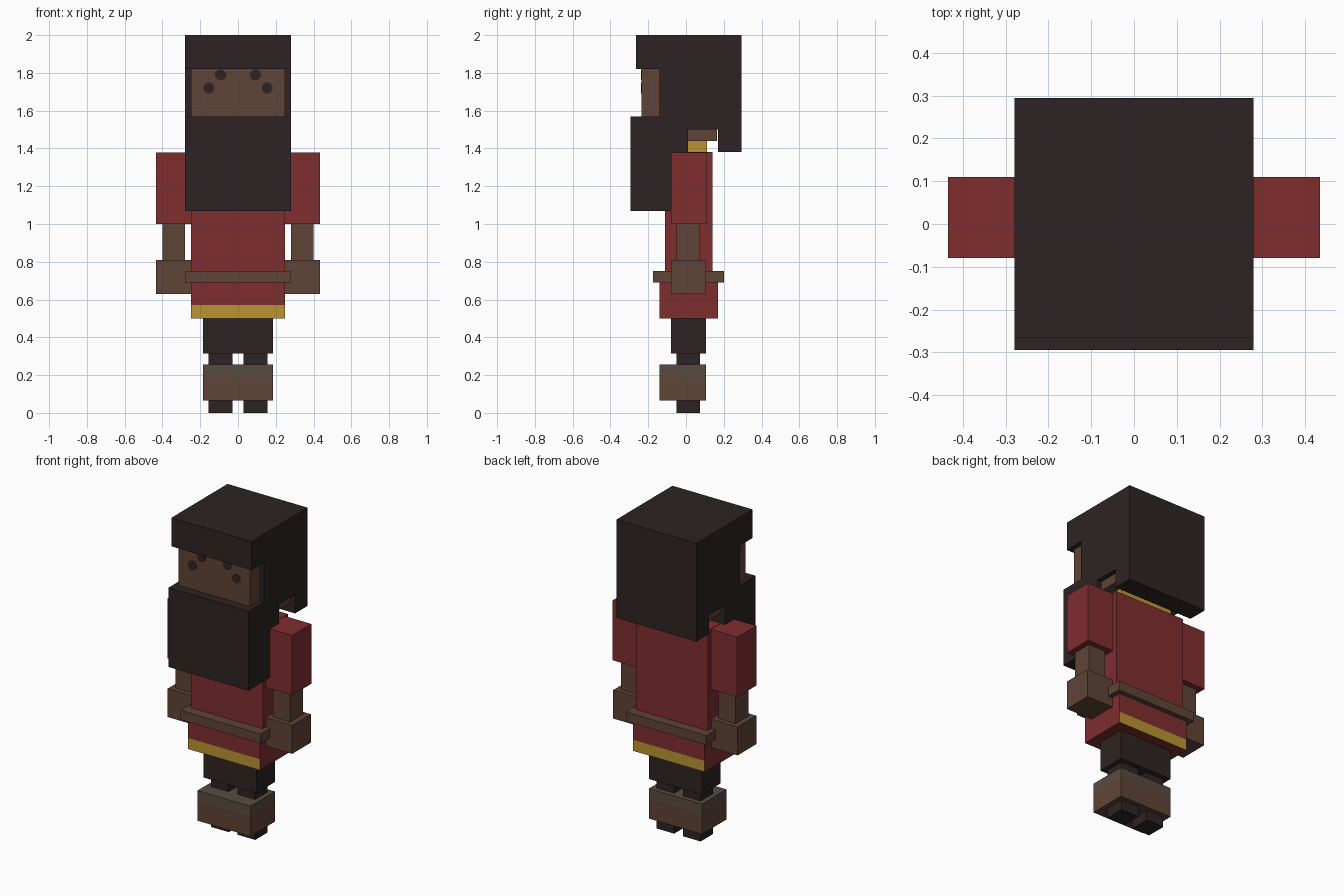
import bpy, bmesh, math

if "Cube" in bpy.data.objects:
    bpy.data.objects.remove(bpy.data.objects["Cube"])


def make_material(name, r, g, b):
    def lin(c):
        c /= 255
        return c / 12.92 if c <= 0.04045 else ((c + 0.055) / 1.055) ** 2.4
    m = bpy.data.materials.new(name)
    m.diffuse_color = (lin(r), lin(g), lin(b), 1)
    m.use_nodes = True
    m.node_tree.nodes["Principled BSDF"].inputs["Base Color"].default_value = m.diffuse_color
    return m


DARK = make_material("dark hair", 45, 36, 35)
RED = make_material("red cloth", 128, 45, 47)
BROWN = make_material("brown skin and leather", 96, 67, 54)
GOLD = make_material("gold trim", 186, 148, 50)
GREY = make_material("grey boot cuff", 88, 75, 65)


def finish(name, bm, *mats):
    bmesh.ops.recalc_face_normals(bm, faces=bm.faces)
    mesh = bpy.data.meshes.new(name)
    bm.to_mesh(mesh)
    bm.free()
    for m in mats:
        mesh.materials.append(m)
    ob = bpy.data.objects.new(name, mesh)
    bpy.context.collection.objects.link(ob)
    return ob


def extrude_profile(name, points, half_width, mat):
    """Closed (y, z) outline extruded across x."""
    bm = bmesh.new()
    face = bm.faces.new([bm.verts.new((-half_width, y, z)) for y, z in points])
    ext = bmesh.ops.extrude_face_region(bm, geom=[face])
    moved = [v for v in ext["geom"] if isinstance(v, bmesh.types.BMVert)]
    bmesh.ops.translate(bm, verts=moved, vec=(2 * half_width, 0, 0))
    return finish(name, bm, mat)


def box(name, xs, ys, zs, mat, band=None, band_mat=None, sides=True):
    """Box from ranges; a band (height, above) recolours its upper or lower walls."""
    bm = bmesh.new()
    bmesh.ops.create_cube(bm, size=1)
    for v in bm.verts:
        v.co = [r[0] if c < 0 else r[1] for c, r in zip(v.co, (xs, ys, zs))]
    if band:
        height, above = band
        bmesh.ops.bisect_plane(bm, geom=bm.verts[:] + bm.edges[:] + bm.faces[:],
                               plane_co=(0, 0, height), plane_no=(0, 0, 1))
        bm.normal_update()
        for f in bm.faces:
            in_band = (f.calc_center_median().z > height) == above
            if in_band and (sides or abs(f.normal.y) > 0.5):
                f.material_index = 1
    return finish(name, bm, mat, *([band_mat] if band_mat else []))


def pair(name, xs, ys, zs, mat):
    box("right_" + name, xs, ys, zs, mat)
    box("left_" + name, (-xs[1], -xs[0]), ys, zs, mat)


# Head, with hair and beard as one stepped outline
box("head", (-.25, .25), (-.235, .165), (1.44, 1.95), BROWN)
extrude_profile("hair_and_beard", [
    (-.265, 2), (.295, 2), (.295, 1.38), (.17, 1.38), (.17, 1.5), (.01, 1.5),
    (.01, 1.07), (-.295, 1.07), (-.295, 1.57), (-.14, 1.57), (-.14, 1.82),
    (-.265, 1.82)], .28, DARK)

# Eyes and brows: thin octagonal plates
for name, x, z in (("eye", .155, 1.72), ("brow", .092, 1.79)):
    for side, s in (("left", -1), ("right", 1)):
        bm = bmesh.new()
        bmesh.ops.create_cone(bm, cap_ends=True, segments=8, radius1=.031,
                              radius2=.031, depth=.006)
        for v in bm.verts:
            a, b, h = v.co
            ca, sa = math.cos(math.pi / 8), math.sin(math.pi / 8)
            v.co = (s * x + a * ca - b * sa, -.235 + h, z + a * sa + b * ca)
        finish(f"{side}_{name}", bm, DARK)

# Tunic, collar and belt
box("collar", (-.185, .185), (-.08, .11), (1.36, 1.46), GOLD)
box("tunic_top", (-.25, .25), (-.11, .14), (.70, 1.38), RED)
box("tunic_skirt", (-.25, .25), (-.14, .17), (.5, .72), RED,
    band=(.57, False), band_mat=GOLD, sides=False)
box("belt", (-.28, .28), (-.175, .2), (.69, .75), BROWN)

# Arms
pair("sleeve", (.25, .435), (-.08, .11), (1.0, 1.378), RED)
pair("forearm", (.28, .40), (-.05, .075), (.8, 1.02), BROWN)
pair("hand", (.25, .435), (-.08, .105), (.63, .81), BROWN)

# Legs and boots
box("hips", (-.185, .185), (-.08, .105), (.315, .51), DARK)
pair("leg", (.03, .155), (-.05, .075), (0, .33), DARK)
box("boots", (-.185, .185), (-.14, .105), (.065, .255), BROWN,
    band=(.19, True), band_mat=GREY)
